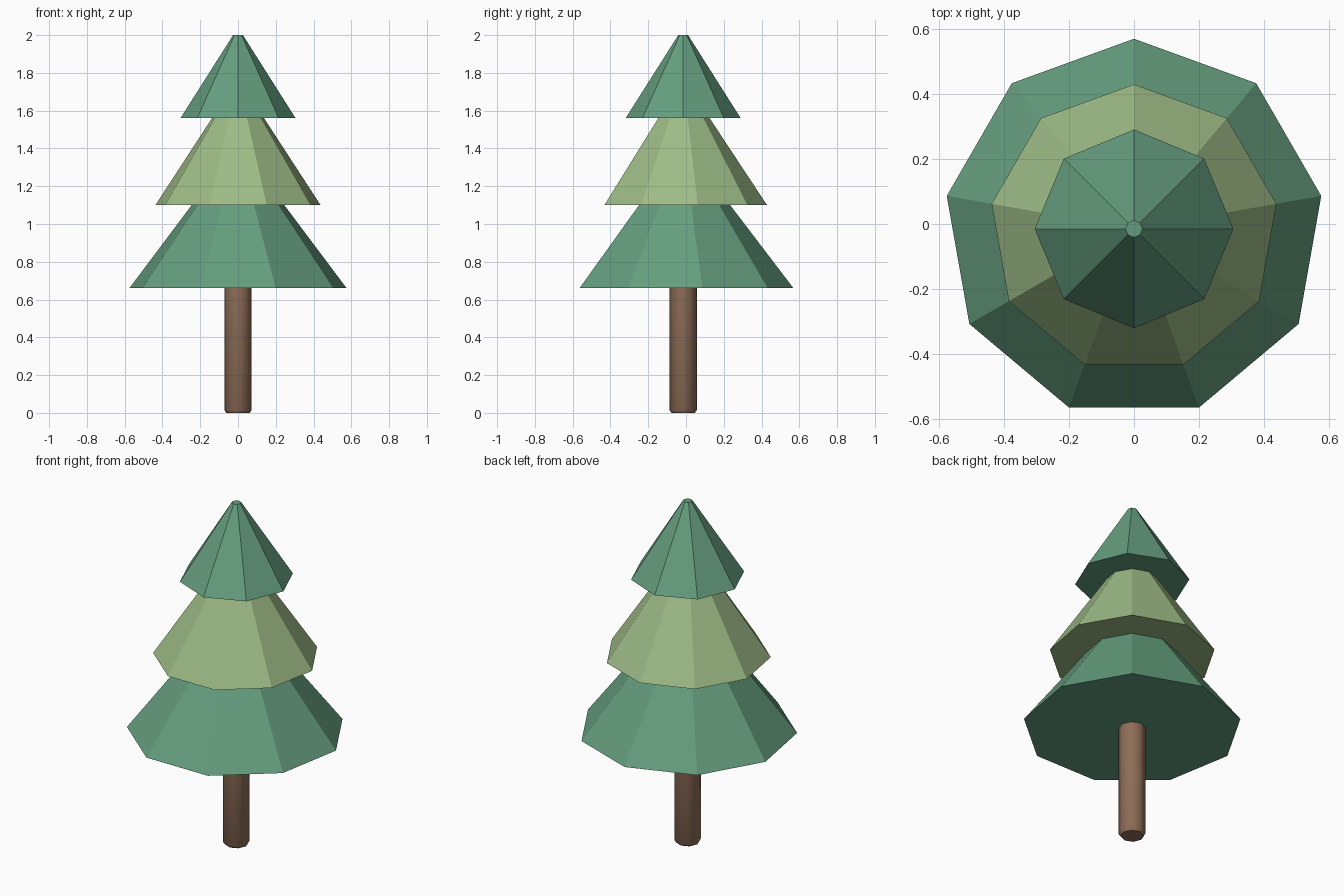
import bpy, math
from math import sin, cos, pi

if "Cube" in bpy.data.objects:
    bpy.data.objects.remove(bpy.data.objects["Cube"])

CY = -0.015  # the tree axis sits slightly forward of the box centre


def material(name, rgb):
    m = bpy.data.materials.new(name)
    m.diffuse_color = (*rgb, 1)
    m.use_nodes = True
    m.node_tree.nodes["Principled BSDF"].inputs["Base Color"].default_value = m.diffuse_color
    return m


def lathe(name, sides, profile, mat, smooth=False):
    """Closed solid from (radius, z) rings; first vertex of each ring points to +y."""
    verts = [(r * sin(2 * pi * i / sides), CY + r * cos(2 * pi * i / sides), z)
             for r, z in profile for i in range(sides)]
    faces = [tuple(range(sides))]
    for k in range(len(profile) - 1):
        for i in range(sides):
            j = (i + 1) % sides
            a, b = k * sides, (k + 1) * sides
            faces.append((a + j, a + i, b + i, b + j))
    faces.append(tuple(reversed(range((len(profile) - 1) * sides, len(profile) * sides))))
    me = bpy.data.meshes.new(name)
    me.from_pydata(verts, [], faces)
    me.materials.append(mat)
    ob = bpy.data.objects.new(name, me)
    bpy.context.collection.objects.link(ob)
    if smooth:
        bpy.ops.object.select_all(action='DESELECT')
        ob.select_set(True)
        bpy.context.view_layer.objects.active = ob
        bpy.ops.object.shade_smooth_by_angle(angle=math.radians(50))
    return ob


dark = material("dark_green", (0.13, 0.34, 0.21))
light = material("light_green", (0.34, 0.50, 0.24))
bark = material("bark", (0.27, 0.155, 0.095))

# trunk with a small chamfer at the foot
lathe("trunk", 8, [(0.062, 0), (0.072, 0.015), (0.072, 0.67)], bark, smooth=True)

# three foliage tiers
lathe("lower_foliage", 9, [(0.584, 0.66), (0.245, 1.105)], dark)
lathe("middle_foliage", 9, [(0.444, 1.10), (0.137, 1.565)], light)
lathe("upper_foliage", 8, [(0.305, 1.56), (0.026, 2.0)], dark)
